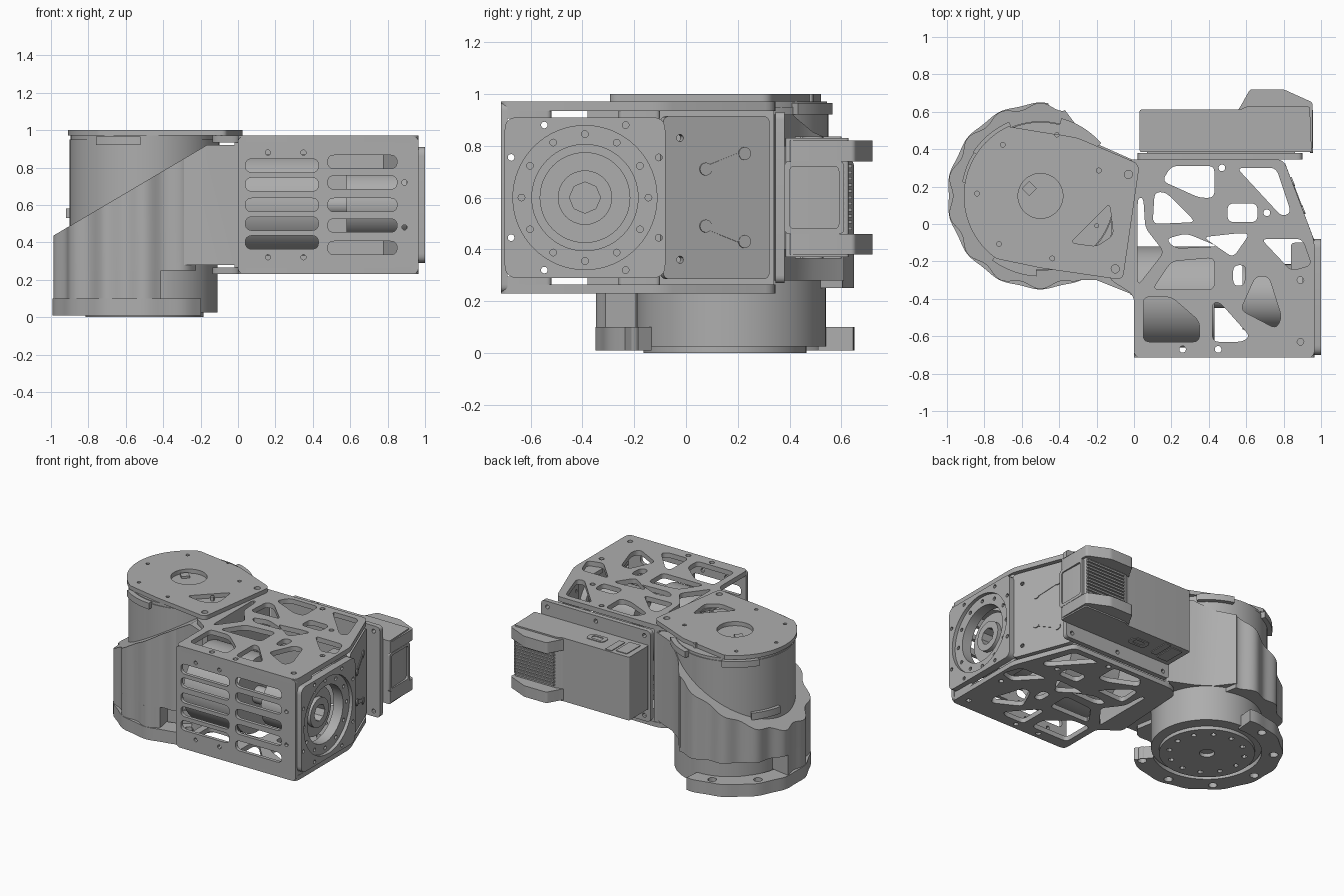
import bpy, bmesh, math
from math import cos, sin, pi, radians
from mathutils import Vector, Matrix

if "Cube" in bpy.data.objects:
    bpy.data.objects.remove(bpy.data.objects["Cube"], do_unlink=True)

grey = bpy.data.materials.new("machined grey")
grey.use_nodes = True
grey.diffuse_color = (0.42, 0.42, 0.42, 1)
grey.node_tree.nodes["Principled BSDF"].inputs["Base Color"].default_value = grey.diffuse_color
parts = []

# Axis frames: local u, v lie in the plate and w is its thickness
FLAT = Matrix.Identity(4)
FACE_FRONT = Matrix.Rotation(pi / 2, 4, 'X')                     # w = -y
FACE_SIDE = Matrix(((0, 0, 1, 0), (1, 0, 0, 0), (0, 1, 0, 0), (0, 0, 0, 1)))  # w = x


def circle(c, r, n=48):
    return [(c[0] + r * cos(2 * pi * i / n), c[1] + r * sin(2 * pi * i / n)) for i in range(n)]


def bolt_ring(c, r, size, n, start=0.0):
    return [circle((c[0] + r * cos(start + 2 * pi * i / n), c[1] + r * sin(start + 2 * pi * i / n)), size, 12)
            for i in range(n)]


def arc(c, a0, a1, r, n=90, wave=0.0, lobes=14):
    """Arc in degrees, optionally with a scalloped radius."""
    out = []
    for i in range(n + 1):
        a = radians(a0 + (a1 - a0) * i / n)
        q = r + wave * cos(lobes * a)
        out.append((c[0] + q * cos(a), c[1] + q * sin(a)))
    return out


def rounded(points, r=0.03, steps=5):
    out, pts = [], [Vector(p) for p in points]
    for i, p in enumerate(pts):
        ends = []
        for q in (pts[i - 1], pts[(i + 1) % len(pts)]):
            d = q - p
            ends.append(p + d.normalized() * min(r, 0.48 * d.length))
        for k in range(steps + 1):
            t = k / steps
            out.append(tuple(ends[0] * (1 - t) ** 2 + p * 2 * t * (1 - t) + ends[1] * t * t))
    return out


def rect(u0, u1, v0, v1, r=0.0):
    pts = [(u0, v0), (u1, v0), (u1, v1), (u0, v1)]
    return rounded(pts, r) if r else pts


def plate(name, outline, w0, w1, holes=(), frame=FLAT, cut=None):
    """Extrude an outline with holes from w0 to w1; cut = (point, normal) trims the far side."""
    cu = bpy.data.curves.new(name, 'CURVE')
    cu.dimensions, cu.fill_mode = '2D', 'BOTH'
    cu.extrude = (w1 - w0) / 2
    for loop in [outline, *holes]:
        s = cu.splines.new('POLY')
        s.points.add(len(loop) - 1)
        for p, q in zip(s.points, loop):
            p.co = (q[0], q[1], 0, 1)
        s.use_cyclic_u = True
    tmp = bpy.data.objects.new(name, cu)
    bpy.context.collection.objects.link(tmp)
    dg = bpy.context.evaluated_depsgraph_get()
    me = bpy.data.meshes.new_from_object(tmp.evaluated_get(dg))
    bpy.data.objects.remove(tmp, do_unlink=True)
    me.transform(frame @ Matrix.Translation((0, 0, (w0 + w1) / 2)))
    bm = bmesh.new()
    bm.from_mesh(me)
    bmesh.ops.remove_doubles(bm, verts=bm.verts, dist=1e-5)
    if cut:
        bmesh.ops.bisect_plane(bm, geom=bm.verts[:] + bm.edges[:] + bm.faces[:],
                               plane_co=cut[0], plane_no=cut[1], clear_outer=True)
        bmesh.ops.holes_fill(bm, edges=[e for e in bm.edges if e.is_boundary], sides=0)
    bmesh.ops.recalc_face_normals(bm, faces=bm.faces)
    bm.to_mesh(me)
    bm.free()
    me.materials.clear()
    me.materials.append(grey)
    ob = bpy.data.objects.new(name, me)
    bpy.context.collection.objects.link(ob)
    parts.append(ob)
    return ob


# Round joint housing
C = (-0.5, 0.15)
B = (-0.475, 0.175)
slope = ((-0.98, 0, 0.44), (-0.59, 0, 1))
plate("base_drum", circle(B, 0.365, 72), 0.025, 0.3)
plate("base_disc", circle(C, 0.315, 72), 0.0, 0.025,
      [circle(C, 0.05, 24)] + bolt_ring(C, 0.25, 0.018, 12))
flange_holes = bolt_ring(C, 0.44, 0.03, 9, radians(105))[:6]
plate("base_flange", arc(C, 85, 308, 0.495, wave=-0.005) + arc(C, 308, 85, 0.36), 0.01, 0.1, flange_holes)
plate("lower_shell", arc(C, 170, 281, 0.483, wave=-0.015) + arc(C, 281, 170, 0.35), 0.1, 0.25)
plate("scalloped_shell", arc(C, 74, 306, 0.483, 120, -0.015), 0.25, 0.96, cut=slope)
plate("neck", [(-0.45, 0.55), (-0.37, 0.61), (-0.28, 0.49), (-0.18, 0.42), (0, 0.34), (0, -0.38),
               (-0.2, -0.3), (-0.4, -0.3)], 0.28, 0.92, cut=slope)
plate("upper_drum", circle(C, 0.4, 72), 0.3, 0.95)
pocket = rounded([(-0.34, -0.1), (-0.13, 0.11), (-0.11, -0.06), (-0.2, -0.12)], 0.03)
cap = arc(C, 115, 235, 0.41, 40) + [(-0.5, -0.235)] + rounded(
    [(-0.36, -0.25), (-0.06, -0.3), (0.03, 0.32), (-0.3, 0.46)], 0.04)[6:18] + [(-0.3, 0.46)]
corner_bolts = [circle((-0.03, 0.265), 0.022, 16), circle((-0.1, -0.24), 0.022, 16)]
plate("drum_cap", cap, 0.97, 1.0, [circle(C, 0.12), pocket] + corner_bolts
      + bolt_ring(C, 0.34, 0.013, 7, radians(75)))
plate("drum_cap_floor", circle(C, 0.395, 64), 0.95, 0.97)
plate("cap_key", [(-0.6, 0.19), (-0.56, 0.15), (-0.52, 0.19), (-0.56, 0.23)], 0.97, 0.985)
for i, a in enumerate((58, 130, 250)):
    plate(f"drum_clamp_{i}", arc(C, a - 17, a + 17, 0.43, 10) + arc(C, a + 17, a - 17, 0.37, 10), 0.92, 0.965)
plate("drum_tab", arc(C, 140, 170, 0.425, 10) + arc(C, 170, 140, 0.37, 10), 0.53, 0.58)

# Truss frame plates, top and bottom
outline = rounded([(-0.03, 0.345), (0.8, 0.345), (0.965, -0.09), (0.965, -0.715), (0, -0.715),
                   (0, -0.38), (-0.14, -0.29), (-0.1, 0.3)], 0.04)
windows = [
    [(0.15, 0.23), (0.2, 0.31), (0.43, 0.31), (0.43, 0.14), (0.35, 0.14)],
    [(0.1, 0.0), (0.11, 0.17), (0.17, 0.17), (0.33, 0.01)],
    [(0.5, 0.01), (0.5, 0.11), (0.66, 0.11), (0.66, 0.01)],
    [(0.55, 0.3), (0.76, 0.3), (0.84, 0.06), (0.79, 0.04)],
    [(0.02, 0.14), (0.05, 0.14), (0.06, -0.02), (0.16, -0.15), (0.02, -0.33)],
    [(0.17, -0.08), (0.28, -0.05), (0.45, -0.12), (0.22, -0.13)],
    [(0.2, -0.2), (0.43, -0.18), (0.43, -0.35), (0.1, -0.35)],
    [(0.53, -0.18), (0.62, -0.05), (0.55, -0.05), (0.37, -0.07)],
    [(0.68, -0.08), (0.9, -0.08), (0.95, -0.22), (0.84, -0.25)],
    [(0.05, -0.39), (0.2, -0.39), (0.35, -0.52), (0.35, -0.63), (0.05, -0.63)],
    [(0.53, -0.22), (0.6, -0.22), (0.59, -0.33), (0.53, -0.33)],
    [(0.65, -0.28), (0.72, -0.28), (0.79, -0.5), (0.76, -0.56), (0.57, -0.46)],
    [(0.42, -0.42), (0.46, -0.42), (0.62, -0.6), (0.58, -0.63), (0.42, -0.63)],
]
screws = [circle(p, 0.018, 12) for p in
          [(0.89, -0.63), (0.89, -0.3), (0.71, 0.06), (0.47, 0.3), (0.26, -0.67), (0.45, -0.67)]]
frame_holes = [rounded(w, 0.035) for w in windows] + screws
for name, z, block_z in (("frame_bottom", 0.23, 0.265), ("frame_top", 0.935, 0.905)):
    plate(name, outline, z, z + 0.035, frame_holes)
    plate(name + "_corner_block", rect(0.84, 0.963, -0.7, -0.52, 0.02), block_z, block_z + 0.03)
    plate(name + "_side_block", rect(0.84, 0.95, -0.26, -0.1, 0.02), block_z, block_z + 0.03)

# Slotted front wall
slots = []
for u0, u1, zs in ((0.04, 0.43, (0.81, 0.71, 0.6, 0.5, 0.4)), (0.48, 0.85, (0.83, 0.72, 0.6, 0.49, 0.37))):
    slots += [rect(u0, u1, z - 0.036, z + 0.036, 0.036) for z in zs]
slots += [circle((u, v), 0.014, 12) for u in (0.16, 0.35) for v in (0.32, 0.88)]
slots += [circle((0.89, v), 0.014, 12) for v in (0.48, 0.72)]
plate("front_wall", rect(0.0, 0.965, 0.235, 0.965, 0.03), 0.69, 0.715, slots, FACE_FRONT)
plate("left_wall", rect(-0.38, 0.34, 0.265, 0.935), -0.02, 0.02,
      [rect(-0.33, -0.27, v, v + 0.09, 0.02) for v in (0.45, 0.76)], FACE_SIDE)

# Output flange on the end wall
M = (-0.39, 0.6)
flange_bolts = [circle((M[0] + a * i, M[1] + b * j), 0.013, 12)
                for a, b in ((0.157, 0.28), (0.285, 0.155)) for i in (-1, 1) for j in (-1, 1)]
plate("end_wall", rect(-0.7, -0.08, 0.29, 0.91, 0.05), 0.945, 1.0,
      [circle(M, 0.278, 64)] + flange_bolts, FACE_SIDE)
plate("inner_ring", circle(M, 0.285, 64), 0.9, 0.975, [circle(M, 0.205, 64)] + bolt_ring(M, 0.245, 0.013, 12),
      FACE_SIDE)
plate("output_drum", circle(M, 0.175, 48), 0.58, 0.9, [circle(M, 0.1, 32)], FACE_SIDE)
plate("output_hub", circle(M, 0.105, 32), 0.62, 0.93, [circle(M, 0.06, 8)], FACE_SIDE)
plate("motor_body", circle(M, 0.27, 64), 0.02, 0.43, frame=FACE_SIDE)
plate("motor_shaft", circle(M, 0.06, 24), 0.43, 0.65, frame=FACE_SIDE)

# Slanted side wall with small bosses
u = Vector((-0.165, 0.435, 0)).normalized()
slant = Matrix(((u.x, 0, u.y, 0.96), (u.y, 0, -u.x, -0.09), (0, 1, 0, 0), (0, 0, 0, 1)))
plate("slanted_wall", rect(0.0, 0.44, 0.285, 0.915, 0.03), -0.03, 0.005,
      [circle((0.07, v), 0.014, 12) for v in (0.36, 0.83)], slant)
for s in (-1, 1):
    arm = [(0.17, 0.6 + s * 0.12), (0.33, 0.6 + s * 0.18), (0.34, 0.6 + s * 0.155), (0.18, 0.6 + s * 0.095)]
    plate(f"side_arm_{s}", arm[::s], 0.0, 0.009, frame=slant)
    for k, p in enumerate(((0.175, 0.11), (0.335, 0.17))):
        plate(f"side_boss_{s}_{k}", circle((p[0], 0.6 + s * p[1]), 0.025, 16), 0.0, 0.012, frame=slant)

# Back plate and drive electronics box
plate("back_plate", rect(0.02, 0.9, 0.27, 0.93, 0.03), -0.38, -0.345,
      [circle((x, z), 0.015, 12) for x in (0.07, 0.46, 0.85) for z in (0.31, 0.89)], FACE_FRONT)
plate("box_foot", rect(0.07, 0.86, 0.4, 0.8), -0.405, -0.38, frame=FACE_FRONT)
plate("box_body", rounded([(0.03, 0.385), (0.03, 0.612), (0.57, 0.612), (0.6, 0.628), (0.94, 0.628), (0.95, 0.385)],
                          0.012), 0.37, 0.83)
bumper = rounded([(0.55, 0.6), (0.57, 0.63), (0.62, 0.72), (0.8, 0.72), (0.955, 0.65), (0.955, 0.4), (0.9, 0.4)], 0.015)
for name, z in (("bumper_low", 0.38), ("bumper_high", 0.74)):
    plate(name, bumper, z, z + 0.08)
for i in range(11):
    z = 0.475 + 0.024 * i
    plate(f"cooling_fin_{i}", [(0.6, 0.6), (0.62, 0.64), (0.93, 0.64), (0.945, 0.6)], z, z + 0.012)
plate("end_panel_frame", rect(0.38, 0.61, 0.46, 0.74, 0.02), 0.94, 0.957,
      [rect(0.4, 0.59, 0.48, 0.72, 0.02)], FACE_SIDE)
for side, z in (("low", 0.365), ("high", 0.83)):
    plate(f"port_cover_{side}", rect(0.07, 0.16, 0.42, 0.58, 0.01), z, z + 0.005)
    plate(f"port_tab_{side}", rect(0.18, 0.23, 0.44, 0.6, 0.01), z, z + 0.005)
    plate(f"port_rim_{side}", rect(0.3, 0.44, 0.45, 0.53, 0.03), z, z + 0.005,
          [rect(0.33, 0.41, 0.47, 0.51, 0.015)])

# Smooth curved sides, keep crisp edges
bpy.ops.object.select_all(action='DESELECT')
for ob in parts:
    ob.select_set(True)
bpy.context.view_layer.objects.active = parts[0]
bpy.ops.object.shade_smooth_by_angle(angle=radians(30))
